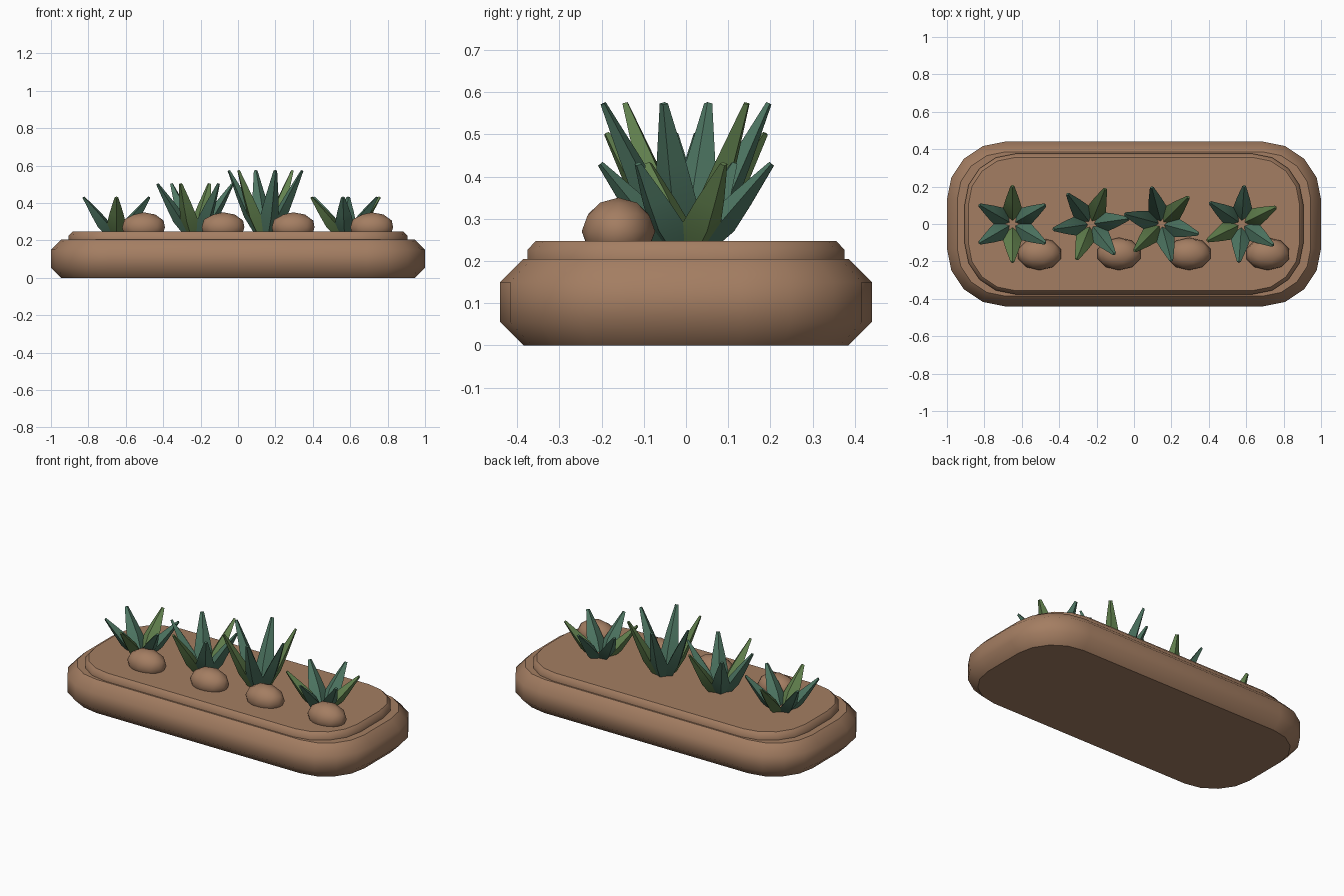
import bpy
import bmesh
from math import sin, cos, pi, radians
from mathutils import Vector

cube = bpy.data.objects.get("Cube")
if cube:
    bpy.data.objects.remove(cube, do_unlink=True)


def material(name, rgb):
    mat = bpy.data.materials.new(name)
    mat.use_nodes = True
    mat.diffuse_color = (*rgb, 1)
    mat.node_tree.nodes["Principled BSDF"].inputs["Base Color"].default_value = (*rgb, 1)
    return mat


clay = material("clay_brown", (0.37, 0.207, 0.122))
teal = material("leaf_teal", (0.075, 0.18, 0.122))
green = material("leaf_green", (0.122, 0.22, 0.076))


def finish(bm, name, mat):
    """Turn a bmesh into a smooth shaded object of one colour."""
    bmesh.ops.recalc_face_normals(bm, faces=bm.faces)
    for face in bm.faces:
        face.smooth = True
    mesh = bpy.data.meshes.new(name)
    bm.to_mesh(mesh)
    bm.free()
    mesh.materials.append(mat)
    obj = bpy.data.objects.new(name, mesh)
    bpy.context.collection.objects.link(obj)
    return obj


def loft(name, rings, mat, sharp_angle):
    """Skin a list of equal rings and cap both ends with sharp rims."""
    bm = bmesh.new()
    loops = [[bm.verts.new(p) for p in ring] for ring in rings]
    n = len(loops[0])
    for low, high in zip(loops, loops[1:]):
        for i in range(n):
            j = (i + 1) % n
            bm.faces.new((low[i], low[j], high[j], high[i]))
    caps = [bm.faces.new(loops[0]), bm.faces.new(loops[-1])]
    bmesh.ops.recalc_face_normals(bm, faces=bm.faces)
    for edge in bm.edges:
        edge.smooth = edge.calc_face_angle(0) < sharp_angle
    for cap in caps:
        for edge in cap.edges:
            edge.smooth = False
    return finish(bm, name, mat)


def rounded_rect(hx, hy, radius, z, steps=4):
    points = []
    corners = ((1, 1), (-1, 1), (-1, -1), (1, -1))
    for quarter, (sx, sy) in enumerate(corners):
        for s in range(steps + 1):
            a = (quarter + s / steps) * pi / 2
            points.append((sx * (hx - radius) + radius * cos(a),
                           sy * (hy - radius) + radius * sin(a), z))
    return points


def tray(name, hx, hy, radius, profile):
    rings = [rounded_rect(hx - d, hy - d, radius - d, z) for d, z in profile]
    return loft(name, rings, clay, radians(60))


# Planter body and raised soil bed
tray("planter_body", 1.0, 0.44, 0.31,
     [(0.055, 0), (0, 0.055), (0, 0.15), (0.055, 0.205)])
tray("soil_bed", 0.905, 0.376, 0.27,
     [(0, 0.2), (0, 0.226), (0.02, 0.247)])


def leaf(name, x, angle, height, mat):
    """Diamond section blade leaning outward from the plant centre."""
    out = Vector((cos(angle), sin(angle), 0))
    side = Vector((-sin(angle), cos(angle), 0))
    start = Vector((x, 0, 0.225)) + out * 0.03
    end = Vector((x, 0, height)) + out * 0.203
    normal = side.cross(end - start).normalized()
    rings = []
    for t, width in ((0, 0.03), (0.33, 0.05), (0.6, 0.036), (1, 0.01)):
        centre = start.lerp(end, t)
        thick = width * 0.7
        rings.append([centre + side * width, centre + normal * thick,
                      centre - side * width, centre - normal * thick])
    return loft(name, rings, mat, radians(40))


# Four rosettes of six leaves, with two opposite green leaves each
plants = ((-0.65, 90, 0.43), (-0.23, 68, 0.502), (0.147, 45, 0.573), (0.575, 26, 0.43))
for p, (x, turn, height) in enumerate(plants, 1):
    for k in range(6):
        leaf(f"plant_{p}_leaf_{k + 1}", x, radians(turn + 60 * k), height,
             teal if k % 3 else green)

# Pebbles along the front
for i, x in enumerate((-0.505, -0.08, 0.295, 0.715), 1):
    bm = bmesh.new()
    bmesh.ops.create_icosphere(bm, subdivisions=2, radius=1)
    bmesh.ops.scale(bm, vec=(0.12, 0.087, 0.08), verts=bm.verts)
    pebble = finish(bm, f"pebble_{i}", clay)
    pebble.location = (x, -0.16, 0.27)
